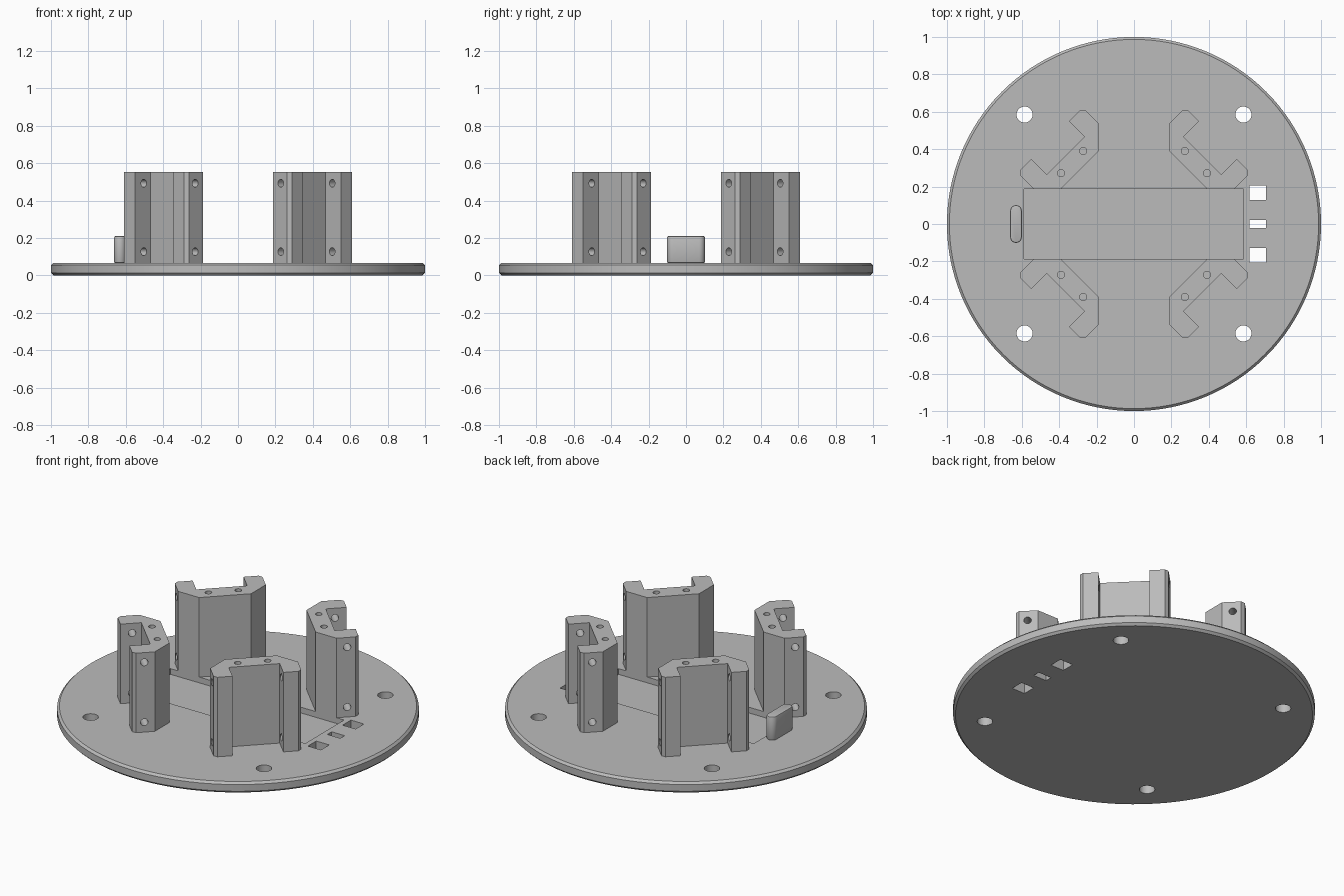
import bpy, bmesh
from math import pi, cos, sin
from mathutils import Matrix, Vector

if "Cube" in bpy.data.objects:
    bpy.data.objects.remove(bpy.data.objects["Cube"], do_unlink=True)

grey = bpy.data.materials.new("plain grey")
grey.use_nodes = True
colour = (0.5, 0.5, 0.5, 1)
grey.diffuse_color = colour
grey.node_tree.nodes["Principled BSDF"].inputs["Base Color"].default_value = colour

PLATE, TOP = 0.067, 0.552


def add_prism(bm, outline, z0, z1):
    """Extrude a closed plan outline from z0 to z1."""
    face = bm.faces.new([bm.verts.new((x, y, z0)) for x, y in outline])
    ext = bmesh.ops.extrude_face_region(bm, geom=[face])
    verts = [v for v in ext["geom"] if isinstance(v, bmesh.types.BMVert)]
    bmesh.ops.translate(bm, verts=verts, vec=(0, 0, z1 - z0))
    bmesh.ops.recalc_face_normals(bm, faces=bm.faces)


def circle(x, y, r, n):
    return [(x + r * cos(2 * pi * i / n), y + r * sin(2 * pi * i / n)) for i in range(n)]


def rect(x0, x1, y0, y1):
    return [(x0, y0), (x1, y0), (x1, y1), (x0, y1)]


def make(name, bm):
    mesh = bpy.data.meshes.new(name)
    bm.to_mesh(mesh)
    bm.free()
    mesh.materials.append(grey)
    ob = bpy.data.objects.new(name, mesh)
    bpy.context.collection.objects.link(ob)
    return ob


def apply_all(ob):
    bpy.ops.object.select_all(action="DESELECT")
    bpy.context.view_layer.objects.active = ob
    ob.select_set(True)
    for mod in list(ob.modifiers):
        bpy.ops.object.modifier_apply(modifier=mod.name)
    bpy.ops.object.shade_smooth_by_angle(angle=pi / 6)


def bevel(ob, width, segments):
    mod = ob.modifiers.new("bevel", "BEVEL")
    mod.width, mod.segments = width, segments
    mod.limit_method, mod.angle_limit = "ANGLE", pi / 3


def cut(ob, bm):
    cutter = make("cutter", bm)
    cutter.hide_render = True
    mod = ob.modifiers.new("cut", "BOOLEAN")
    mod.operation, mod.solver, mod.object = "DIFFERENCE", "EXACT", cutter
    apply_all(ob)
    bpy.data.objects.remove(cutter, do_unlink=True)


# Round base plate with chamfered rims
bm = bmesh.new()
add_prism(bm, circle(0, 0, 1, 128), 0, PLATE)
plate = make("base_plate", bm)
bevel(plate, 0.013, 1)

# Shallow tray, bolt holes and cable slots
bm = bmesh.new()
add_prism(bm, rect(-0.588, 0.585, -0.187, 0.187), PLATE - 0.035, 0.2)
for sx in (-1, 1):
    for sy in (-1, 1):
        add_prism(bm, circle(sx * 0.585, sy * 0.585, 0.043, 32), -0.1, 0.2)
for y, half in ((0.167, 0.04), (0, 0.021), (-0.167, 0.04)):
    add_prism(bm, rect(0.617, 0.705, y - half, y + half), -0.1, 0.2)
cut(plate, bm)

# Bracket outline: one arm, then its reflection across the diagonal
arm = [(0.187, 0.393), (0.187, 0.535), (0.262, 0.61), (0.288, 0.61),
       (0.348, 0.55), (0.265, 0.467)]
outline = arm + [(y, x) for x, y in reversed(arm)]

# Four clamp brackets with screw holes
for sx, side in ((1, "left"), (-1, "right")):
    for sy, end in ((1, "back"), (-1, "front")):
        bm = bmesh.new()
        add_prism(bm, [(sx * x, sy * y) for x, y in outline], PLATE - 0.002, TOP)
        bracket = make(f"bracket_{end}_{side}", bm)
        bm = bmesh.new()
        for x, y in ((0.272, 0.39), (0.39, 0.272)):
            add_prism(bm, circle(sx * x, sy * y, 0.019, 24), TOP - 0.2, TOP + 0.1)
        turn = Vector((sx, -sy, 0)).to_track_quat("Z", "Y").to_matrix().to_4x4()
        for x, y in ((0.265, 0.54), (0.54, 0.265)):
            for z in (0.127, 0.492):
                place = Matrix.Translation((sx * x, sy * y, z)) @ turn
                bmesh.ops.create_cone(bm, cap_ends=True, segments=24, radius1=0.021,
                                      radius2=0.021, depth=0.18, matrix=place)
        cut(bracket, bm)

# Upright rounded stop tab
bm = bmesh.new()
cx, r, reach = -0.631, 0.031, 0.07
ends = [(cx + r * cos(pi * i / 12), reach + r * sin(pi * i / 12)) for i in range(13)]
ends += [(2 * cx - x, -y) for x, y in ends]
add_prism(bm, ends, PLATE - 0.002, 0.21)
tab = make("stop_tab", bm)
bevel(tab, 0.008, 2)
apply_all(tab)
